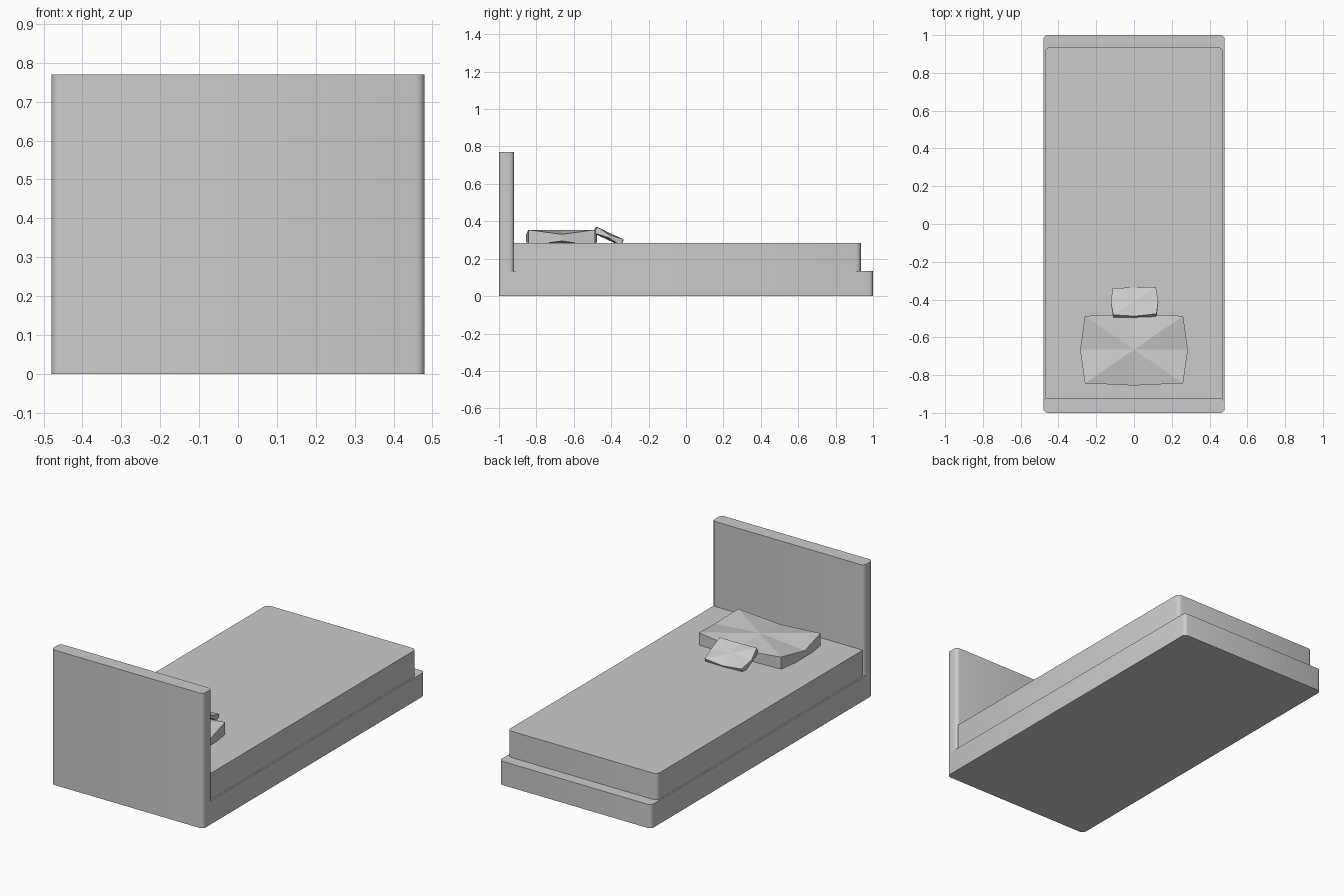
import bpy, bmesh
from math import radians
from mathutils import Matrix, Vector

if "Cube" in bpy.data.objects:
    bpy.data.objects.remove(bpy.data.objects["Cube"])


def finish(name, bm):
    bmesh.ops.recalc_face_normals(bm, faces=bm.faces)
    mesh = bpy.data.meshes.new(name)
    bm.to_mesh(mesh)
    bm.free()
    obj = bpy.data.objects.new(name, mesh)
    bpy.context.collection.objects.link(obj)
    return obj


def slab(name, x, y0, y1, z0, z1, radius):
    """Box with rounded vertical corners."""
    bm = bmesh.new()
    size = Vector((2 * x, y1 - y0, z1 - z0))
    centre = Vector((0, (y0 + y1) / 2, (z0 + z1) / 2))
    bmesh.ops.create_cube(bm, size=1, matrix=Matrix.Translation(centre) @ Matrix.Diagonal(size).to_4x4())
    upright = [e for e in bm.edges if abs(e.verts[0].co.z - e.verts[1].co.z) > 1e-4]
    bmesh.ops.bevel(bm, geom=upright, offset=radius, segments=3, profile=0.5, affect='EDGES')
    obj = finish(name, bm)
    bpy.context.view_layer.objects.active = obj
    obj.select_set(True)
    bpy.ops.object.shade_smooth_by_angle(angle=radians(40))
    obj.select_set(False)
    return obj


def pillow(name, scale, matrix):
    """Eight-sided cushion: full corners, pinched and bowed mid-edges."""
    outline = [(-.26, -.178), (0, -.19), (.26, -.178), (.285, 0),
               (.26, .178), (0, .19), (-.26, .178), (-.285, 0)]
    bm = bmesh.new()
    rings = []
    for side in (1, -1):
        ring = [bm.verts.new((x, y, side * (.018 if i % 2 else .042)))
                for i, (x, y) in enumerate(outline)]
        hub = bm.verts.new((0, 0, side * .042))
        for i in range(8):
            bm.faces.new((hub, ring[i], ring[(i + 1) % 8]))
        rings.append(ring)
    top, bottom = rings
    for i in range(8):
        j = (i + 1) % 8
        bm.faces.new((top[i], top[j], bottom[j], bottom[i]))
    bm.transform(matrix @ Matrix.Scale(scale, 4))
    return finish(name, bm)


# Frame and mattress
slab("bed_base", .48, -1, 1, 0, .135, .022)
slab("headboard", .48, -1, -.92, .135, .77, .022)
slab("mattress", .472, -.935, .935, .135, .285, .025)

# Large pillow lying flat, small cushion leaning against it
pillow("pillow", 1, Matrix.Translation((0, -.665, .3125)))
pillow("small_cushion", .44,
       Matrix.Translation((.003, -.415, .32))
       @ Matrix.Rotation(radians(1.5), 4, 'Z')
       @ Matrix.Rotation(radians(-25), 4, 'X'))
